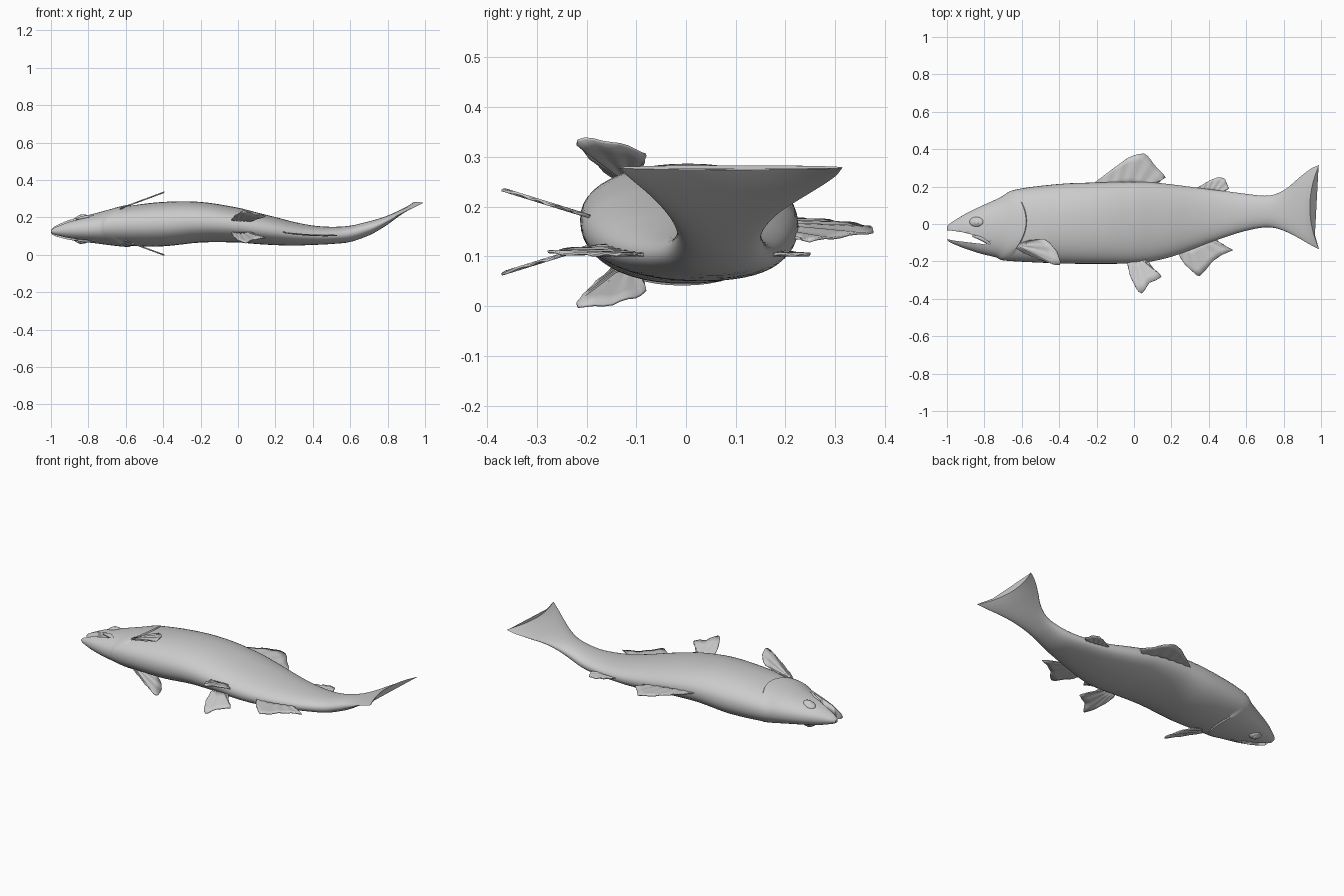
import bpy, bmesh, math
from mathutils import Vector

cube = bpy.data.objects.get("Cube")
if cube:
    bpy.data.objects.remove(cube, do_unlink=True)

grey = bpy.data.materials.new("fish grey")
grey.use_nodes = True
COL = (0.6, 0.6, 0.6, 1)
grey.diffuse_color = COL
grey.node_tree.nodes["Principled BSDF"].inputs["Base Color"].default_value = COL


def finish(bm, name, angle=40):
    bmesh.ops.recalc_face_normals(bm, faces=bm.faces)
    me = bpy.data.meshes.new(name)
    bm.to_mesh(me)
    bm.free()
    ob = bpy.data.objects.new(name, me)
    bpy.context.collection.objects.link(ob)
    me.materials.append(grey)
    bpy.ops.object.select_all(action='DESELECT')
    ob.select_set(True)
    bpy.context.view_layer.objects.active = ob
    bpy.ops.object.shade_smooth_by_angle(angle=math.radians(angle))
    return ob


# Body stations: x, back y, belly y, upper z, lower z
ST = [(-1.0, -.012, -.085, .136, .114), (-.985, .002, -.097, .150, .103),
      (-.95, .025, -.113, .167, .092), (-.9, .055, -.133, .187, .080),
      (-.8, .103, -.163, .213, .066), (-.7, .143, -.18, .237, .056),
      (-.6, .175, -.193, .259, .049), (-.4, .213, -.21, .283, .046),
      (-.2, .222, -.213, .283, .066), (0, .226, -.21, .252, .066),
      (.1, .222, -.199, .227, .058), (.2, .212, -.175, .202, .052),
      (.3, .199, -.14, .176, .050), (.4, .186, -.101, .157, .053),
      (.5, .174, -.066, .150, .058), (.6, .161, -.036, .156, .069),
      (.7, .151, -.018, .179, .104), (.76, .161, -.023, .196, .136),
      (.82, .193, -.044, .217, .174), (.88, .245, -.075, .240, .212),
      (.95, .298, -.115, .266, .252), (.99, .315, -.135, .283, .274)]


def station(x):
    """Smooth interpolation of the stations at x."""
    i = max(k for k in range(len(ST) - 1) if ST[k][0] <= x or k == 0)
    a, b = ST[i], ST[i + 1]
    p, q = ST[max(i - 1, 0)], ST[min(i + 2, len(ST) - 1)]
    h = b[0] - a[0]
    t = min(max((x - a[0]) / h, 0), 1)
    out = []
    for c in range(1, 5):
        m0 = (b[c] - p[c]) / (b[0] - p[0]) * h
        m1 = (q[c] - a[c]) / (q[0] - a[0]) * h
        out.append((2*t**3 - 3*t*t + 1) * a[c] + (t**3 - 2*t*t + t) * m0
                   + (3*t*t - 2*t**3) * b[c] + (t**3 - t*t) * m1)
    return out


def centre_z(x):
    s = station(x)
    return (s[2] + s[3]) / 2


def side_z(x, y, side):
    """Height of the flank at a point; side is +1 or -1."""
    top, bot, hi, lo = station(x)
    u = (y - (top + bot) / 2) / ((top - bot) / 2)
    return (hi + lo) / 2 + side * (hi - lo) / 2 * max(0, 1 - u * u) ** .46


# Body and tail: one loft, with a step behind the gill cover
N = 48
GILL = -.575
xs = [a[0] + (b[0] - a[0]) * k / 4 for a, b in zip(ST, ST[1:]) for k in range(4)] + [.99]
xs = sorted([x for x in xs if abs(x - GILL) > .02] + [GILL - .02, GILL - .002, GILL + .002, GILL + .02])
bm = bmesh.new()
rings = []
for x in xs:
    top, bot, hi, lo = station(x)
    ring = []
    for k in range(N):
        a = 2 * math.pi * k / N
        c, s = math.cos(a), math.sin(a)
        u = math.copysign(abs(c) ** .92, c)
        v = math.copysign(abs(s) ** .92, s)
        flank = max(0, abs(s) - .5) / .5
        lift = .007 * flank * max(0, 1 - abs(x - GILL) / .18) if x < GILL else 0
        y = (top + bot) / 2 + u * (top - bot) / 2
        z = (hi + lo) / 2 + v * (hi - lo) / 2 + math.copysign(lift, s)
        gill = 2.6 * (y - .015) ** 2 * math.exp(-((x - GILL) / .12) ** 2)
        fork = .05 * (1 - u * u) * max(0, (x - .76) / .23) ** 2
        ring.append(bm.verts.new((x - gill - fork, y, z)))
    rings.append(ring)
for r, q in zip(rings, rings[1:]):
    for k in range(N):
        bm.faces.new((r[k], r[(k + 1) % N], q[(k + 1) % N], q[k]))
bm.faces.new(rings[0])
bm.faces.new(rings[-1])
body = finish(bm, "body")

# Open mouth: wedge cut through the snout
bm = bmesh.new()
WEDGE = [(-1.1, -.03), (-.99, -.034), (-.92, -.043), (-.83, -.066), (-.775, -.098),
         (-.8, -.108), (-.86, -.101), (-.96, -.089), (-.99, -.083), (-1.1, -.083)]
low = bm.faces.new([bm.verts.new((x, y, -.1)) for x, y in WEDGE])
ext = bmesh.ops.extrude_face_region(bm, geom=[low])
bmesh.ops.translate(bm, vec=(0, 0, .5), verts=[v for v in ext["geom"] if isinstance(v, bmesh.types.BMVert)])
cutter = finish(bm, "mouth_cutter")
cutter.hide_render = True
cutter.hide_viewport = True
cut = body.modifiers.new("mouth", 'BOOLEAN')
cut.object = cutter
cut.operation = 'DIFFERENCE'
cut.solver = 'EXACT'
body.modifiers.move(len(body.modifiers) - 1, 0)


def resample(pts, n):
    pts = [Vector(p) for p in pts]
    d = [0]
    for a, b in zip(pts, pts[1:]):
        d.append(d[-1] + (b - a).length)
    out = []
    for k in range(n + 1):
        t = d[-1] * k / n
        i = max(j for j in range(len(pts) - 1) if d[j] <= t + 1e-9)
        out.append(pts[i].lerp(pts[i + 1], (t - d[i]) / (d[i + 1] - d[i])))
    return out


def fin(name, base, edge, height, ridge=.0015, n=24, rows=4):
    """Thin fan of rays from a base line to an outer edge."""
    bm = bmesh.new()
    grid = []
    for k, (a, b) in enumerate(zip(resample(base, n), resample(edge, n))):
        col = []
        for r in range(rows + 1):
            p = a.lerp(b, r / rows)
            col.append(bm.verts.new((p.x, p.y, height(p.x, p.y) + ridge * (-1) ** (k // 2))))
        grid.append(col)
    for c, d in zip(grid, grid[1:]):
        for r in range(rows):
            bm.faces.new((c[r], d[r], d[r + 1], c[r + 1]))
    ob = finish(bm, name)
    sol = ob.modifiers.new("thickness", 'SOLIDIFY')
    sol.thickness = .005
    sol.offset = 0


# Fins along the midline
fin("dorsal_fin", [(-.21, .21), (.12, .205)],
    [(-.21, .222), (-.1, .305), (-.03, .355), (.02, .374), (.06, .377), (.085, .35),
     (.105, .32), (.172, .25), (.13, .225)], lambda x, y: centre_z(x))
fin("adipose_fin", [(.34, .185), (.48, .168)],
    [(.34, .195), (.41, .235), (.45, .25), (.485, .245), (.507, .19), (.48, .176)],
    lambda x, y: centre_z(x))
fin("anal_fin", [(.24, -.145), (.44, -.075)],
    [(.24, -.165), (.27, -.215), (.345, -.283), (.38, -.25), (.42, -.2), (.47, -.165),
     (.53, -.14), (.44, -.09)], lambda x, y: centre_z(x))

# Paired fins and head details on both flanks
for side, label in ((1, "upper"), (-1, "lower")):
    fin(label + "_pectoral_fin", [(-.63, -.13), (-.61, -.105)],
        [(-.6, -.15), (-.5, -.192), (-.41, -.222), (-.39, -.215), (-.41, -.15),
         (-.45, -.1), (-.48, -.08), (-.56, -.088)],
        lambda x, y: .167 + side * (.092 + (x + .6) * .37))
    fin(label + "_pelvic_fin", [(-.03, -.19), (.06, -.19)],
        [(-.035, -.215), (-.02, -.28), (.02, -.36), (.045, -.372), (.065, -.34),
         (.085, -.31), (.11, -.305), (.15, -.28), (.1, -.235), (.08, -.205)],
        lambda x, y: .15 + side * (.032 + (-.2 - y) * .31))

    # Eye with a raised pupil
    for part, rx, ry, rz, up in (("eye", .037, .026, .014, 0), ("pupil", .017, .016, .008, .009)):
        bm = bmesh.new()
        bmesh.ops.create_uvsphere(bm, u_segments=24, v_segments=12, radius=1)
        ex, ey = -.843, .012
        for v in bm.verts:
            x, y = ex + v.co.x * rx, ey + v.co.y * ry
            v.co = (x, y, side_z(x, y, side) + side * up + v.co.z * rz)
        finish(bm, label + "_" + part)

    # Lip fold at the mouth corner
    bm = bmesh.new()
    bmesh.ops.create_uvsphere(bm, u_segments=20, v_segments=10, radius=1)
    for v in bm.verts:
        t = v.co.x
        x = -.81 + .058 * t
        y = -.082 - .03 * t - .012 * t * t + .011 * v.co.y
        v.co = (x, y, side_z(x, y, side) + side * -.003 + .009 * v.co.z)
    finish(bm, label + "_lip_fold")
